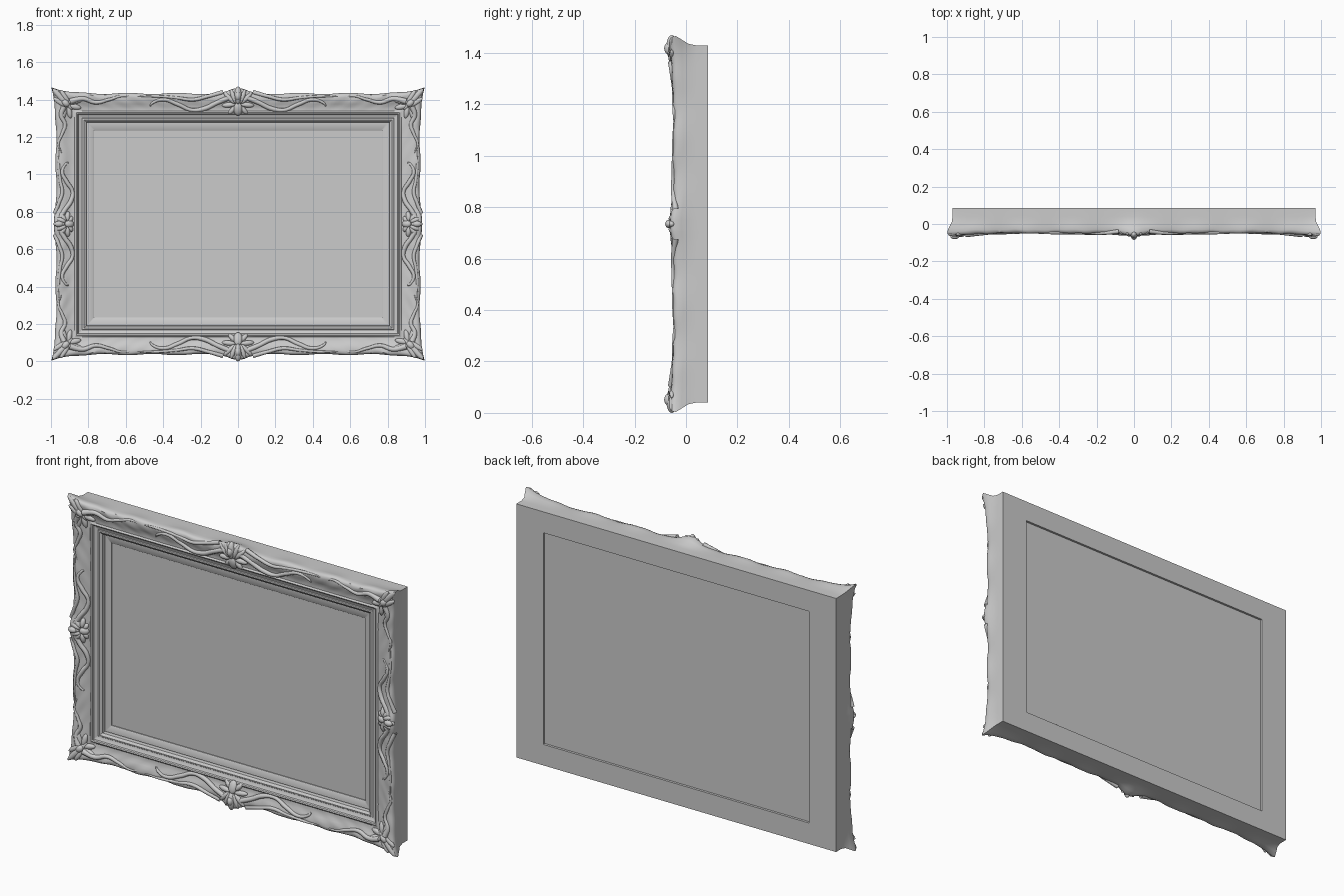
import bpy, bmesh, math
from mathutils import Vector, Matrix

if "Cube" in bpy.data.objects:
    bpy.data.objects.remove(bpy.data.objects["Cube"])

HX, HZ, CZ = 0.97, 0.695, 0.735      # half sizes of the frame body, centre height


def finish(bm, name, angle=40):
    bmesh.ops.remove_doubles(bm, verts=bm.verts, dist=1e-5)
    bmesh.ops.recalc_face_normals(bm, faces=bm.faces)
    me = bpy.data.meshes.new(name)
    bm.to_mesh(me)
    bm.free()
    ob = bpy.data.objects.new(name, me)
    bpy.context.collection.objects.link(ob)
    smooth(ob, angle)
    return ob


def smooth(ob, angle=40):
    bpy.ops.object.select_all(action='DESELECT')
    ob.select_set(True)
    bpy.context.view_layer.objects.active = ob
    bpy.ops.object.shade_smooth_by_angle(angle=math.radians(angle))


# Moulding profile: inset in x, inset in z, y, ornament weight
PROFILE = [(.164, .115, .066, 0), (.164, .115, .085, 0), (0, 0, .085, 0), (0, 0, .04, 0),
           (0, 0, .012, .15), (0, 0, -.010, .6), (0, 0, -.028, .95), (.004, .004, -.040, 1),
           (.012, .012, -.046, 1), (.025, .025, -.047, .95), (.04, .04, -.044, .9),
           (.055, .054, -.039, .7), (.07, .068, -.034, .5), (.085, .082, -.032, .3),
           (.097, .092, -.032, .1), (.100, .095, -.036, 0), (.106, .10, -.039, 0),
           (.113, .106, -.036, 0), (.116, .109, -.028, 0), (.128, .12, -.022, 0),
           (.136, .128, -.020, 0), (.140, .131, -.024, 0), (.147, .138, -.025, 0),
           (.153, .144, -.021, 0), (.16, .15, -.016, 0), (.161, .151, .006, 0),
           (.165, .155, .006, 0), (.165, .155, -.001, 0), (.196, .191, .000, 0),
           (.2, .195, .003, 0), (.2, .195, .02, 0)]


def profile_point(long_side, s, tn, p):
    dx, dz, y, w = p
    half = HX if long_side else HZ
    u = abs(tn) * half
    corner = math.exp(-(half - u) / .06)
    wide = math.exp(-((half - u) / .11) ** 2)
    centre = math.exp(-(u / .055) ** 2)
    ripple = (1 - corner) * (.002 + .003 * math.sin(u * 42) * math.sin(u * 17 + dx * 60))
    y -= w * (.012 * wide + .012 * centre + ripple)
    hx = HX - dx + w * .03 * corner
    hz = HZ - dz + w * .038 * corner
    edge = w * (.003 + .004 * math.sin(u * 24)) * (1 - wide) * (dx < .03)
    if long_side:
        return Vector((tn * hx, y, CZ + s * (hz + w * .03 * centre + edge)))
    return Vector((s * (hx + w * .012 * centre + edge), y, CZ + tn * hz))


# Carved moulding swept along four mitred sides
bm = bmesh.new()
N = 120
for long_side in (True, False):
    for s in (-1, 1):
        rows = []
        for i in range(N + 1):
            tn = math.sin((i / N - .5) * math.pi) * .5 + (i / N - .5)
            rows.append([bm.verts.new(profile_point(long_side, s, tn, p)) for p in PROFILE])
        for a, b in zip(rows, rows[1:]):
            for k in range(len(PROFILE) - 1):
                bm.faces.new((a[k], b[k], b[k + 1], a[k + 1]))
finish(bm, "frame_moulding")


def box(name, sx, sz, y0, y1):
    bm = bmesh.new()
    bmesh.ops.create_cube(bm, size=1, matrix=Matrix.Translation((0, (y0 + y1) / 2, CZ))
                          @ Matrix.Diagonal((2 * sx, y1 - y0, 2 * sz, 1)))
    finish(bm, name)


# Picture panel, seen from front through the liner, and its backing board
box("picture_panel", .80, .535, .008, .03)
box("backing_board", .803, .577, .03, .077)


def place(side, s, m, t, o, y):
    """Local side coordinates: t from the middle, o outward of the body edge."""
    if side:
        return Vector((m * t, y, CZ + s * (HZ + o)))
    return Vector((s * (HX + o), y, CZ + m * t))


SIDES = [(a, s, m) for a in (True, False) for s in (-1, 1) for m in (-1, 1)]


# Flowing scrolls: t, o, y, radius (t is shortened on the short sides)
def scrolls(name, pts):
    cu = bpy.data.curves.new(name, 'CURVE')
    cu.dimensions = '3D'
    cu.bevel_depth = 1
    cu.bevel_resolution = 2
    cu.resolution_u = 7
    for side, s, m in SIDES:
        sp = cu.splines.new('BEZIER')
        sp.bezier_points.add(len(pts) - 1)
        for bp, (t, o, y, r) in zip(sp.bezier_points, pts):
            bp.co = place(side, s, m, t * (1 if side else .70), o, y)
            bp.radius = r
            bp.handle_left_type = bp.handle_right_type = 'AUTO'
    ob = bpy.data.objects.new(name, cu)
    bpy.context.collection.objects.link(ob)
    bpy.ops.object.select_all(action='DESELECT')
    ob.select_set(True)
    bpy.context.view_layer.objects.active = ob
    bpy.ops.object.convert(target='MESH')
    smooth(bpy.context.view_layer.objects.active, 60)


scrolls("main_scroll", [(.05, -.02, -.048, .014), (.11, -.045, -.045, .013), (.18, -.078, -.036, .013),
                        (.25, -.085, -.034, .010), (.32, -.055, -.040, .012), (.40, -.030, -.045, .010),
                        (.46, -.050, -.041, .007), (.47, -.065, -.037, .003)])
scrolls("upper_scroll", [(.08, .010, -.040, .012), (.16, -.012, -.048, .010), (.24, -.030, -.048, .010),
                         (.33, -.020, -.048, .008), (.44, -.012, -.048, .007), (.56, -.014, -.047, .003)])
scrolls("corner_scroll", [(.90, -.04, -.055, .016), (.83, -.025, -.050, .013), (.76, -.045, -.045, .011),
                          (.69, -.030, -.046, .009), (.61, -.010, -.046, .006), (.54, -.028, -.044, .003)])


def leaf(bm, a, b, width, depth):
    """Flattened ellipsoid lobe running from a to b."""
    d = b - a
    length = d.length
    d.normalize()
    across = d.cross(Vector((0, 1, 0))).normalized()
    rot = Matrix((across, across.cross(d) * -1, d)).transposed().to_4x4()
    bmesh.ops.create_uvsphere(bm, u_segments=14, v_segments=10, radius=1,
                              matrix=Matrix.Translation((a + b) / 2) @ rot
                              @ Matrix.Diagonal((width, depth, length / 2, 1)))


# Corner leaves fanning out from each corner
bm = bmesh.new()
for sx in (-1, 1):
    for sz in (-1, 1):
        def c(u, v, y):
            return Vector((sx * (HX - u), y, CZ + sz * (HZ - v)))
        leaf(bm, c(.085, .085, -.042), c(-.022, -.03, -.058), .017, .014)
        leaf(bm, c(.07, .055, -.046), c(.02, -.022, -.056), .014, .012)
        leaf(bm, c(.055, .07, -.046), c(-.017, .02, -.056), .014, .012)
        leaf(bm, c(.05, .05, -.046), c(.15, .02, -.044), .019, .014)
        leaf(bm, c(.05, .05, -.046), c(.02, .15, -.044), .019, .014)
        leaf(bm, c(.06, .06, -.044), c(.13, .075, -.036), .015, .012)
        leaf(bm, c(.06, .06, -.044), c(.075, .13, -.036), .015, .012)
        leaf(bm, c(.03, .03, -.052), c(.065, .065, -.052), .018, .017)
finish(bm, "corner_leaves", 60)

# Shell cartouche in the middle of each side
bm = bmesh.new()
for side in (True, False):
    k = 1 if side else .8
    top = .04 if side else .018
    for s in (-1, 1):
        def p(t, o, y):
            return place(side, s, 1, t, o, y)
        leaf(bm, p(0, -.055 * k, -.055), p(0, top, -.055), .020 * k, .022 if side else .016)
        leaf(bm, p(0, -.115 * k, -.034), p(0, -.045, -.054), .024 * k, .015)
        for m in (-1, 1):
            leaf(bm, p(m * .012, -.05, -.055), p(m * .038 * k, top - .014, -.050), .014, .015)
            leaf(bm, p(m * .016, -.05, -.052), p(m * .075 * k, top - .032, -.045), .014, .014)
            leaf(bm, p(m * .014, -.055, -.048), p(m * .085 * k, -.062, -.038), .014, .013)
            leaf(bm, p(m * .010, -.065, -.044), p(m * .050 * k, -.105 * k, -.034), .013, .011)
        # crowning boss
        leaf(bm, p(0, -.035, -.067), p(0, .012, -.067), .016, .018 if side else .014)
finish(bm, "side_cartouches", 60)
